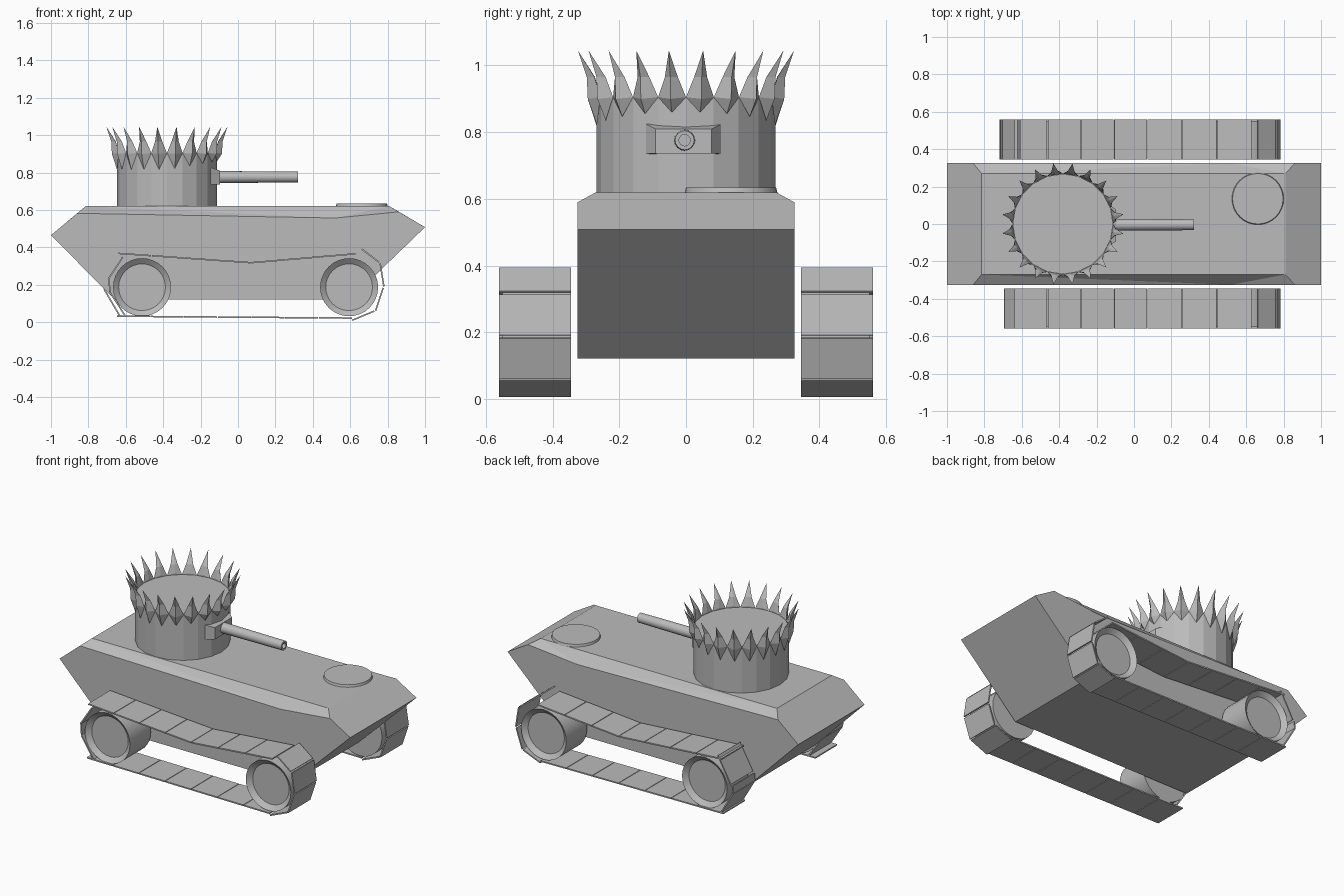
import bpy, bmesh, math
from mathutils import Vector

if "Cube" in bpy.data.objects:
    bpy.data.objects.remove(bpy.data.objects["Cube"])

grey = bpy.data.materials.new("plain grey")
grey.diffuse_color = (0.5, 0.5, 0.5, 1)
grey.use_nodes = True
grey.node_tree.nodes["Principled BSDF"].inputs["Base Color"].default_value = grey.diffuse_color


def make(name, verts, faces, smooth=None):
    me = bpy.data.meshes.new(name)
    me.from_pydata([tuple(v) for v in verts], [], faces)
    bm = bmesh.new()
    bm.from_mesh(me)
    bmesh.ops.recalc_face_normals(bm, faces=bm.faces)
    bm.to_mesh(me)
    bm.free()
    me.materials.append(grey)
    ob = bpy.data.objects.new(name, me)
    bpy.context.collection.objects.link(ob)
    if smooth:
        bpy.ops.object.select_all(action='DESELECT')
        ob.select_set(True)
        bpy.context.view_layer.objects.active = ob
        bpy.ops.object.shade_smooth_by_angle(angle=math.radians(smooth))
    return ob


def lathe(name, centre, axis, profile, n, smooth=None):
    """Closed solid from (radius, distance along axis) rings."""
    axis = Vector(axis)
    u = Vector((0, 0, 1)) if abs(axis.z) < 0.5 else Vector((1, 0, 0))
    w = axis.cross(u)
    verts, faces = [], []
    for r, d in profile:
        for i in range(n):
            a = 2 * math.pi * i / n
            verts.append(Vector(centre) + axis * d + (u * math.cos(a) + w * math.sin(a)) * r)
    for k in range(len(profile) - 1):
        for i in range(n):
            j = (i + 1) % n
            faces.append((k * n + i, k * n + j, k * n + n + j, k * n + n + i))
    last = (len(profile) - 1) * n
    faces += [tuple(range(n)), tuple(range(last, last + n))]
    return make(name, verts, faces, smooth)


# Hull: pointed ends, sloped shoulders along the top edges
W, T = 0.325, 0.27
side = [(-1, .465), (-.86, .582), (.52, .557), (.86, .59), (1, .508), (.60, .122), (-.66, .122)]
verts = [(x, -W, z) for x, z in side] + [(x, W, z) for x, z in side]
verts += [(-.815, -T, .62), (.81, -T, .62), (-.815, T, .62), (.81, T, .62)]
faces = [tuple(range(7)), tuple(range(7, 14)),
         (4, 5, 12, 11), (5, 6, 13, 12), (6, 0, 7, 13),      # lower ends and belly
         (0, 1, 14, 16, 8, 7), (4, 3, 15, 17, 10, 11),       # upper ends
         (14, 15, 17, 16)]                                   # deck
for s, (a, b) in ((0, (14, 15)), (7, (16, 17))):             # shoulders
    faces += [(1 + s, 2 + s, a), (2 + s, b, a), (2 + s, 3 + s, b)]
make("hull", verts, faces)

# Wheels with a recessed outer disc
for s in (-1, 1):
    for label, x in (("rear", -.513), ("front", .594)):
        lathe(f"{label}_wheel", (x, 0, .187), (0, s, 0),
              [(.155, .345), (.155, .55), (.125, .525)], 32, 30)


def track(name, s, runs):
    """Thin plates laid along each run: start, end, number of plates."""
    verts, faces = [], []
    for a, b, n in runs:
        a, b = Vector(a), Vector(b)
        d = (b - a) / n
        off = Vector((-d.y, d.x)).normalized() * .004
        for i in range(n):
            p, q = a + d * (i + .01), a + d * (i + .99)
            k = len(verts)
            for y in (.345 * s, .56 * s):
                verts += [(c.x, y, c.y) for c in (p - off, q - off, q + off, p + off)]
            faces += [tuple(k + f for f in fc) for fc in
                      ((0, 1, 2, 3), (4, 5, 6, 7), (0, 1, 5, 4), (1, 2, 6, 5),
                       (2, 3, 7, 6), (3, 0, 4, 7))]
    make(name, verts, faces)


# Tracks: shared runs, then the rear wrap, which differs a little per side
shared = [((-.64, .368), (.07, .318), 4), ((.07, .318), (.63, .366), 3),
          ((.66, .392), (.755, .32), 1), ((.76, .315), (.78, .19), 1),
          ((.777, .185), (.735, .06), 1), ((.73, .06), (.61, .01), 1),
          ((.61, .022), (-.65, .032), 7)]
track("near_track", -1, shared + [((-.69, .235), (-.615, .35), 1),
                                  ((-.685, .16), (-.60, .03), 1),
                                  ((-.69, .24), (-.685, .16), 1)])
track("far_track", 1, shared + [((-.70, .225), (-.61, .385), 1),
                                ((-.715, .175), (-.63, .03), 1),
                                ((-.71, .22), (-.715, .175), 1)])

# Turret
TX, R = -.38, .268
lathe("turret", (TX, 0, 0), (0, 0, 1), [(R, .615), (R, .905)], 20)

# Crown of flared spikes around the turret rim
N = 20
verts, faces = [], []
for i in range(N):
    a = 2 * math.pi * (i + .5) / N
    h = math.pi / N
    low = .815 + .045 * max(0, math.cos(a))

    def at(da, r, z):
        verts.append((TX + r * math.cos(a + da), r * math.sin(a + da), z))

    k = len(verts)
    at(0, R + .002, low)                 # 0 lower point
    at(-h, R + .002, .905)               # 1, 2 sides at rim
    at(h, R + .002, .905)
    at(0, R + .03, .90)                  # 3 outer ridge
    at(0, R - .003, .915)                # 4 inner ridge
    at(-h * .45, R + .013, .965)         # 5, 6 waist sides
    at(h * .45, R + .013, .965)
    at(0, R + .033, .965)                # 7 waist ridge
    at(0, R + .008, .965)                # 8 waist inner
    at(0, R + .06, 1.045)                # 9 tip
    faces += [tuple(k + f for f in fc) for fc in
              ((0, 3, 1), (0, 2, 3), (0, 1, 4), (0, 4, 2),
               (1, 3, 7, 5), (3, 2, 6, 7), (1, 5, 8, 4), (4, 8, 6, 2),
               (5, 7, 9), (7, 6, 9), (5, 9, 8), (8, 9, 6))]
make("crown_spikes", verts, faces)

# Gun mount: block with sloped top and sides
verts = [(-.16, y, z) for y, z in ((-.12, .735), (.107, .735), (.107, .825), (-.12, .825))]
verts += [(-.14, y, z) for _, y, z in verts]
verts += [(-.095, y, z) for y, z in ((-.092, .737), (.077, .737), (.077, .81), (-.092, .81))]
faces = [(0, 1, 2, 3), (8, 9, 10, 11)]
for k in (0, 4):
    faces += [(k + i, k + (i + 1) % 4, k + 4 + (i + 1) % 4, k + 4 + i) for i in range(4)]
make("gun_mount", verts, faces)

# Barrel with a hollow muzzle
lathe("barrel", (0, -.004, .776), (1, 0, 0),
      [(.032, -.12), (.029, .32), (.017, .32), (.017, .25)], 16, 30)

# Hatch on the front deck
lathe("hatch", (.662, .135, 0), (0, 0, 1), [(.14, .615), (.135, .634)], 32, 30)
